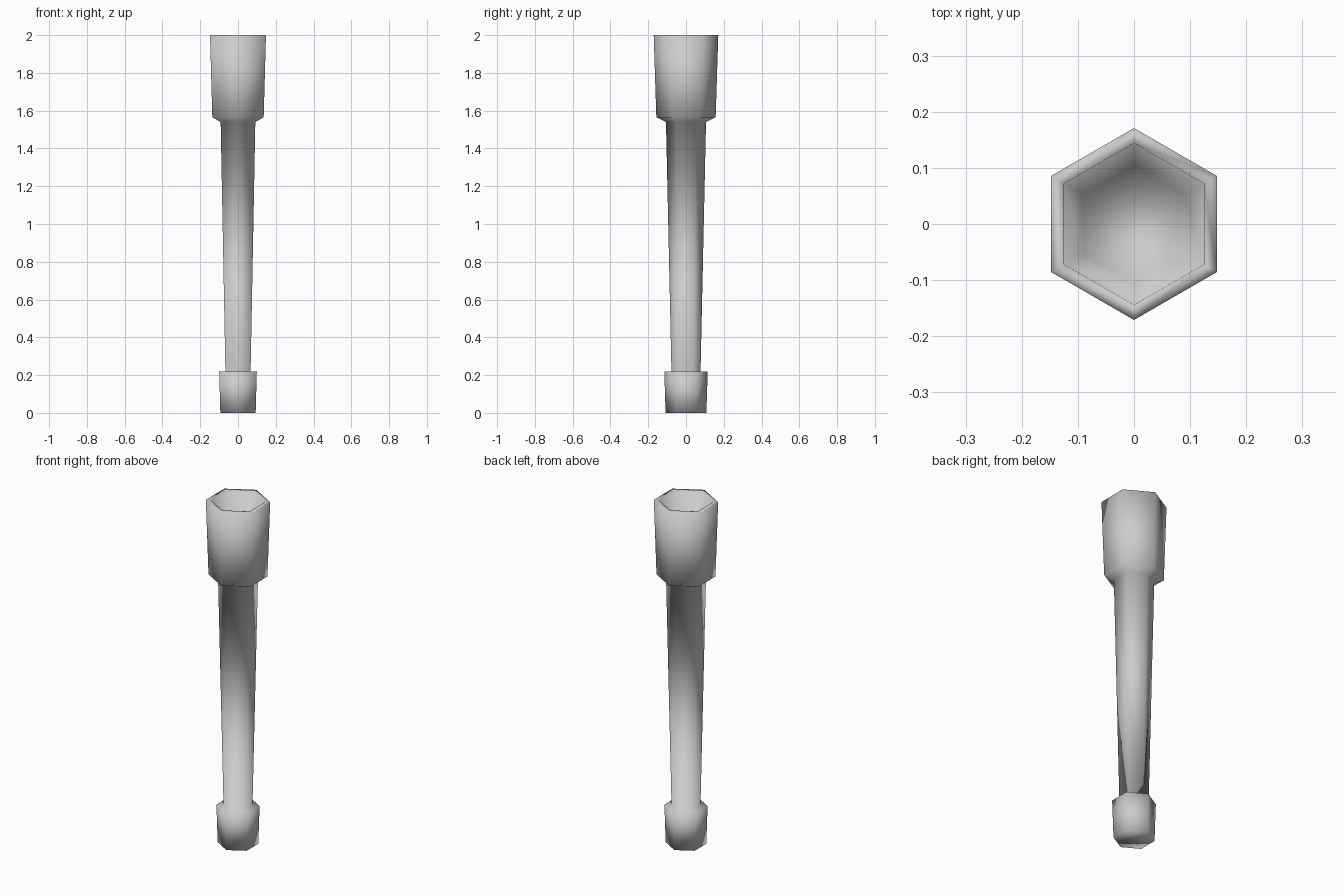
import bpy, bmesh, math

cube = bpy.data.objects.get("Cube")
if cube:
    bpy.data.objects.remove(cube)

SIDES = 6

# One plain grey for the whole piece
grey = bpy.data.materials.new("plain_grey")
grey.use_nodes = True
colour = (0.6, 0.6, 0.6, 1)
grey.diffuse_color = colour
grey.node_tree.nodes["Principled BSDF"].inputs["Base Color"].default_value = colour

# Corner radius and height, from the foot up and over the rim into the cup
foot = [(0.108, 0.0), (0.115, 0.22)]
shaft = [(0.077, 0.22), (0.106, 1.54)]
cup_outside = [(0.157, 1.565), (0.171, 2.0)]
cup_inside = [(0.144, 2.0), (0.105, 1.6)]


def hex_ring(bm, radius, z):
    """Ring of corners, with points at the front and back."""
    angles = [math.tau * (i + 0.5) / SIDES for i in range(SIDES)]
    return [bm.verts.new((radius * math.cos(a), radius * math.sin(a), z))
            for a in angles]


def lathe(name, profile):
    bm = bmesh.new()
    rings = [hex_ring(bm, r, z) for r, z in profile]
    for low, high in zip(rings, rings[1:]):
        for i in range(SIDES):
            j = (i + 1) % SIDES
            bm.faces.new((low[i], low[j], high[j], high[i]))
    # Close the underside and the cup floor
    bm.faces.new(rings[0][::-1])
    bm.faces.new(rings[-1])
    bmesh.ops.recalc_face_normals(bm, faces=bm.faces)
    for face in bm.faces:
        face.smooth = True
    mesh = bpy.data.meshes.new(name)
    bm.to_mesh(mesh)
    bm.free()
    mesh.materials.append(grey)
    obj = bpy.data.objects.new(name, mesh)
    bpy.context.collection.objects.link(obj)
    return obj


# Foot, shaft and hollow cup share one smooth skin
lathe("torch_handle", foot + shaft + cup_outside + cup_inside)
